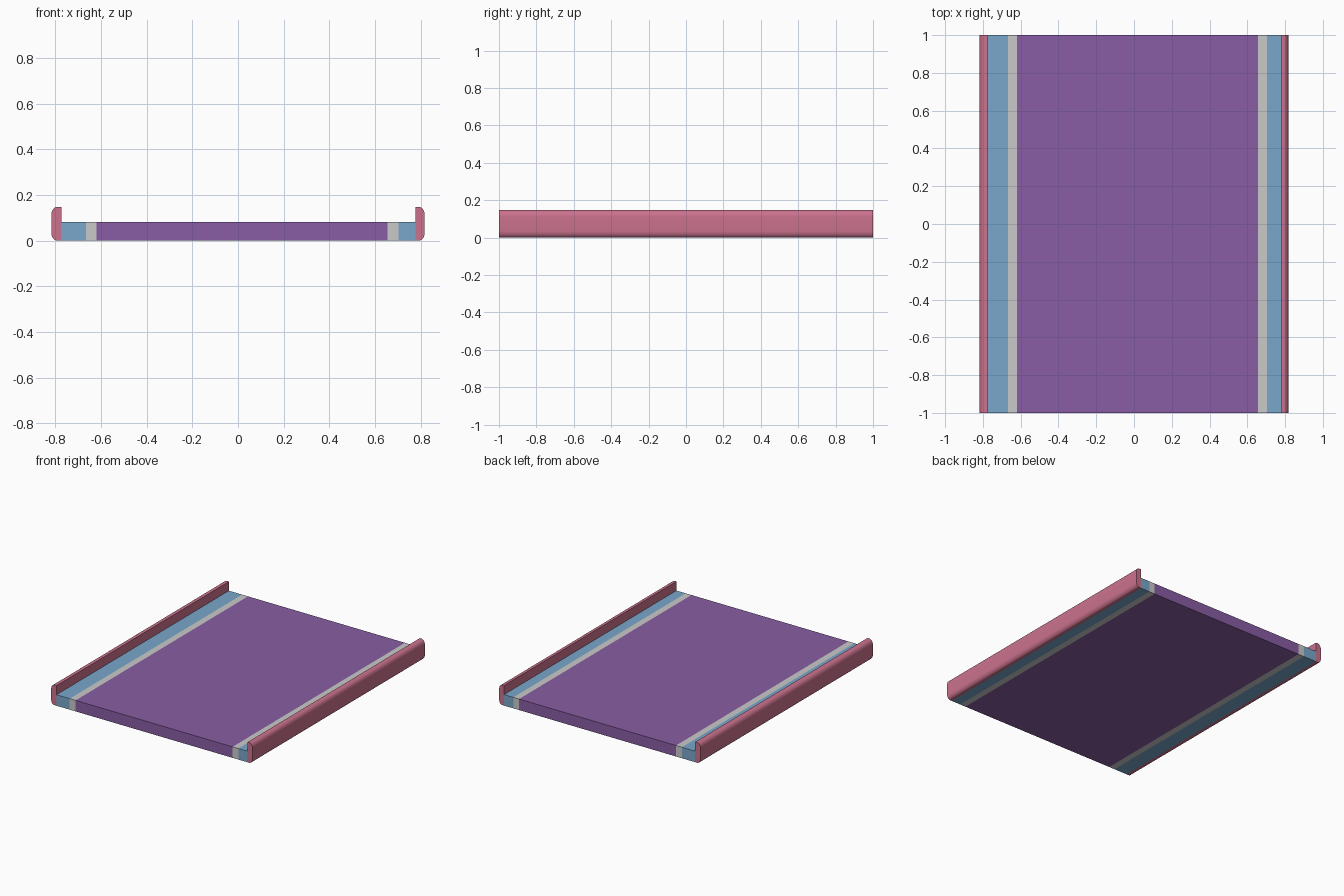
import bpy, bmesh, math

if "Cube" in bpy.data.objects:
    bpy.data.objects.remove(bpy.data.objects["Cube"])

LENGTH = 2.0
DECK_TOP = 0.081
RAIL_TOP = 0.148


def material(name, rgb):
    m = bpy.data.materials.new(name)
    m.diffuse_color = (*rgb, 1)
    m.use_nodes = True
    m.node_tree.nodes["Principled BSDF"].inputs["Base Color"].default_value = m.diffuse_color
    return m


purple = material("purple", (0.25, 0.11, 0.37))
blue = material("blue", (0.19, 0.39, 0.60))
grey = material("light grey", (0.59, 0.59, 0.59))
pink = material("pink", (0.60, 0.17, 0.27))


def finish(name, bm, mats):
    bmesh.ops.recalc_face_normals(bm, faces=bm.faces)
    mesh = bpy.data.meshes.new(name)
    bm.to_mesh(mesh)
    bm.free()
    for m in mats:
        mesh.materials.append(m)
    ob = bpy.data.objects.new(name, mesh)
    bpy.context.collection.objects.link(ob)
    return ob


# Deck: one slab cut lengthwise into coloured bands
bands = [-0.774, -0.667, -0.619, 0.656, 0.703, 0.778]
bm = bmesh.new()
bmesh.ops.create_cube(bm, size=1)
for v in bm.verts:
    v.co.x = bands[0] if v.co.x < 0 else bands[-1]
    v.co.y *= LENGTH
    v.co.z = DECK_TOP if v.co.z > 0 else 0
for x in bands[1:-1]:
    bmesh.ops.bisect_plane(bm, geom=bm.verts[:] + bm.edges[:] + bm.faces[:],
                           plane_co=(x, 0, 0), plane_no=(1, 0, 0))
for f in bm.faces:
    x = f.calc_center_median().x
    band = sum(x > b for b in bands[1:-1])
    f.material_index = [0, 1, 2, 1, 0][band]
finish("deck", bm, [blue, grey, purple])


# Side rails: flat inside, rounded outer corners, extruded along the deck
def rail(name, side, inner, outer):
    rx, rz, steps = 0.026, 0.036, 8
    arc = [math.pi / 2 * i / steps for i in range(steps + 1)]
    profile = [(inner, 0)]
    profile += [(outer - rx + rx * math.sin(a), rz - rz * math.cos(a)) for a in arc]
    profile += [(outer - rx + rx * math.cos(a), RAIL_TOP - rz + rz * math.sin(a)) for a in arc]
    profile += [(inner, RAIL_TOP)]
    bm = bmesh.new()
    face = bm.faces.new([bm.verts.new((side * x, -LENGTH / 2, z)) for x, z in profile])
    ext = bmesh.ops.extrude_face_region(bm, geom=[face], use_keep_orig=True)
    for v in ext["geom"]:
        if isinstance(v, bmesh.types.BMVert):
            v.co.y += LENGTH
    ob = finish(name, bm, [pink])
    bpy.ops.object.select_all(action='DESELECT')
    ob.select_set(True)
    bpy.context.view_layer.objects.active = ob
    bpy.ops.object.shade_smooth_by_angle(angle=math.radians(35))


rail("left_rail", -1, 0.774, 0.818)
rail("right_rail", 1, 0.778, 0.818)
